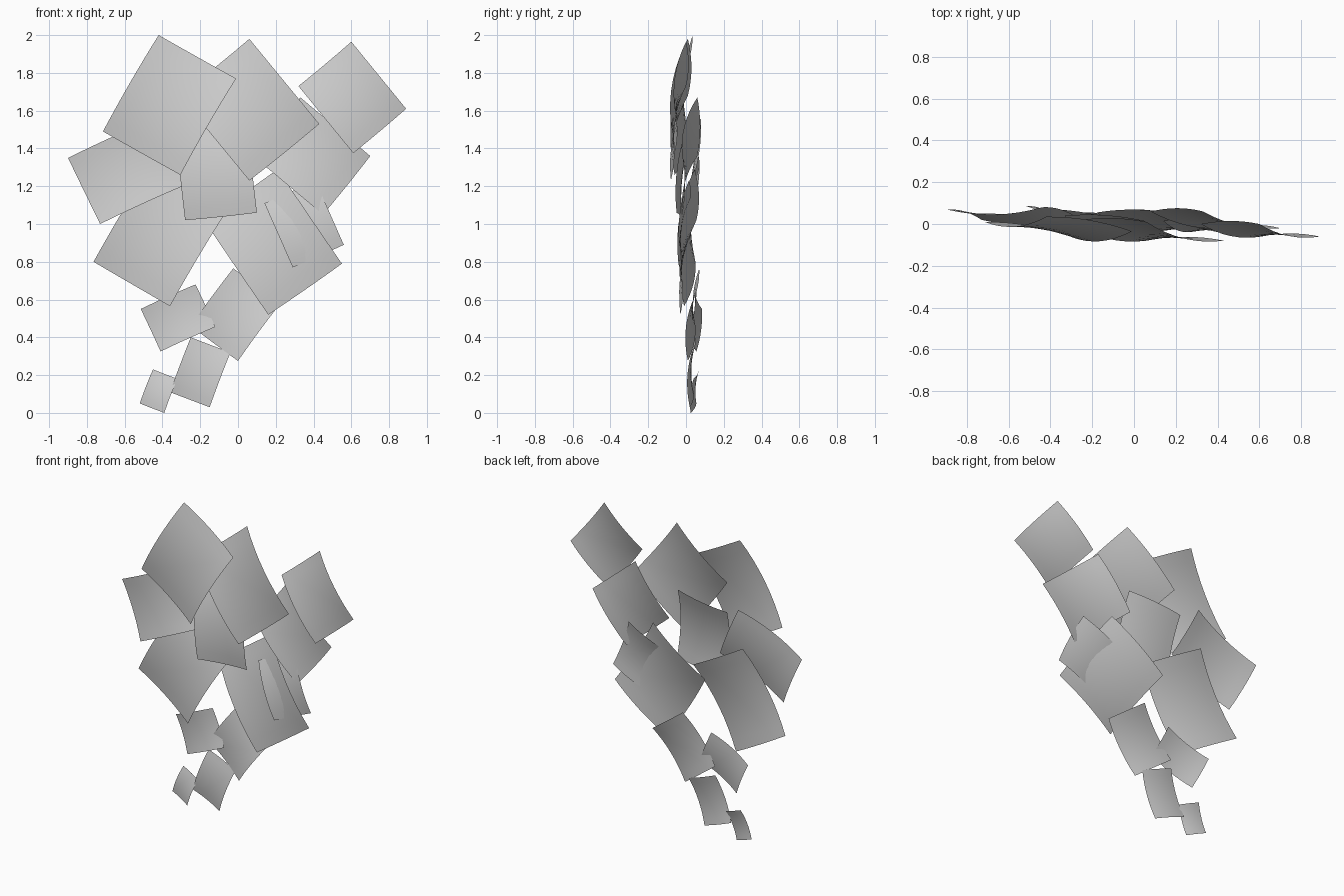
import bpy
import bmesh
from mathutils import Vector

cube = bpy.data.objects.get("Cube")
if cube:
    bpy.data.objects.remove(cube, do_unlink=True)

SEGMENTS = 8
LONG_BOW = 0.06   # forward bulge as a share of a card's long edge
SHORT_BOW = 0.04  # backward sag as a share of a card's short edge


def make_material(name, rgb):
    material = bpy.data.materials.new(name)
    material.use_nodes = True
    colour = (*rgb, 1)
    material.diffuse_color = colour
    material.node_tree.nodes["Principled BSDF"].inputs["Base Color"].default_value = colour
    return material


def make_card(name, start, long_end, short_end, material):
    """Saddle-shaped rectangular card given by three of its corners."""
    start, long_end, short_end = Vector(start), Vector(long_end), Vector(short_end)
    along = long_end - start
    across = short_end - start
    normal = along.cross(across).normalized()
    front = normal if normal.y < 0 else -normal
    bm = bmesh.new()
    bmesh.ops.create_grid(bm, x_segments=SEGMENTS, y_segments=SEGMENTS, size=1)
    for vert in bm.verts:
        u, v = vert.co.x, vert.co.y
        bulge = LONG_BOW * along.length * (1 - u * u)
        bulge -= SHORT_BOW * across.length * (1 - v * v)
        vert.co = start + along * (u + 1) / 2 + across * (v + 1) / 2 + front * bulge
    bm.normal_update()
    # Every card faces the front
    if sum(face.normal.y for face in bm.faces) > 0:
        bmesh.ops.reverse_faces(bm, faces=bm.faces[:])
    for face in bm.faces:
        face.smooth = True
    mesh = bpy.data.meshes.new(name)
    bm.to_mesh(mesh)
    bm.free()
    mesh.materials.append(material)
    card = bpy.data.objects.new(name, mesh)
    bpy.context.collection.objects.link(card)
    return card


grey = make_material("pale grey", (0.6, 0.6, 0.6))

# Leaf cards: shared corner, end of the long edge, end of the short edge
cards = {
    "top_left_leaf_card": ((-.42, .035, 2), (-.715, .01, 1.49), (-.01, -.035, 1.77)),
    "top_middle_leaf_card": ((.06, .01, 1.98), (.43, -.08, 1.53), (-.31, .01, 1.68)),
    "top_right_leaf_card": ((.6, 0, 1.965), (.89, -.06, 1.61), (.32, 0, 1.73)),
    "outer_left_leaf_card": ((-.73, .02, 1), (-.27, .03, 1.21), (-.9, .07, 1.35)),
    "centre_leaf_card": ((-.28, -.025, 1.02), (-.33, .04, 1.5), (.1, -.05, 1.06)),
    "lower_left_leaf_card": ((-.36, -.01, .565), (-.06, .01, 1.07), (-.765, .05, .8)),
    "lower_right_leaf_card": ((.16, -.03, .52), (-.18, .055, 1.02), (.55, -.04, .79)),
    "outer_right_leaf_card": ((.33, .06, 1.67), (.7, -.02, 1.36), (.08, .06, 1.36)),
    "crossing_leaf_card": ((.14, .015, 1.11), (.29, -.035, .77), (.41, .015, 1.23)),
    "stem_right_leaf_card": ((0, .01, .275), (.225, .03, .58), (-.25, .05, .46)),
    "stem_left_leaf_card": ((-.515, .085, .55), (-.225, .055, .68), (-.41, .055, .325)),
    "bottom_leaf_card": ((-.25, .05, .4), (-.36, .04, .11), (-.04, .03, .32)),
    "bottom_tip_leaf_card": ((-.45, .07, .23), (-.52, .055, .05), (-.32, .04, .18)),
}
for card_name, corners in cards.items():
    make_card(card_name, *corners, grey)
